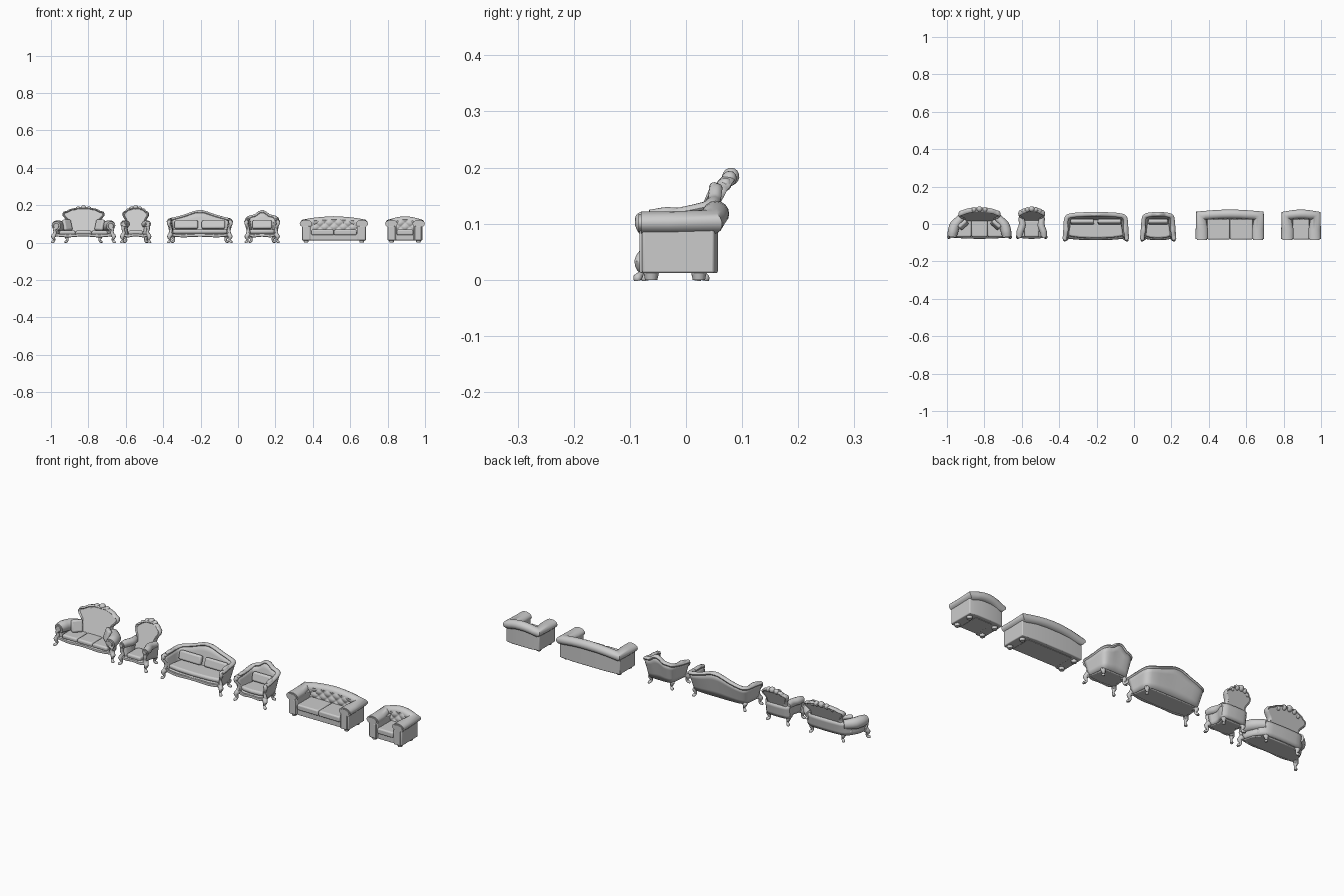
import bpy, math
from mathutils import Vector as V

if "Cube" in bpy.data.objects:
    bpy.data.objects.remove(bpy.data.objects["Cube"])

CX = 0.0  # x offset of the piece being built


def make(name, verts, faces, bevel=0, angle=40, thick=0):
    me = bpy.data.meshes.new(name)
    me.from_pydata([tuple(v) for v in verts], [], faces)
    ob = bpy.data.objects.new(name, me)
    ob.location.x = CX
    bpy.context.collection.objects.link(ob)
    bpy.ops.object.select_all(action='DESELECT')
    ob.select_set(True)
    bpy.context.view_layer.objects.active = ob
    bpy.ops.object.mode_set(mode='EDIT')
    bpy.ops.mesh.select_all(action='SELECT')
    bpy.ops.mesh.normals_make_consistent(inside=False)
    bpy.ops.object.mode_set(mode='OBJECT')
    if thick:
        m = ob.modifiers.new("thickness", 'SOLIDIFY')
        m.thickness, m.offset = thick, 0
    if bevel:
        m = ob.modifiers.new("rounding", 'BEVEL')
        m.width, m.segments, m.angle_limit = bevel, 3, math.radians(50)
    bpy.ops.object.shade_smooth_by_angle(angle=math.radians(angle))
    return ob


def spline(pts, n=4):
    """Catmull-Rom through the points"""
    p = [V(q) for q in pts]
    p = [2*p[0]-p[1]] + p + [2*p[-1]-p[-2]]
    out = []
    for i in range(1, len(p)-2):
        a, b, c, d = p[i-1:i+3]
        for k in range(n):
            t = k/n
            out.append(.5*(2*b + (c-a)*t + (2*a-5*b+4*c-d)*t*t + (3*b-a-3*c+d)*t**3))
    return out + [p[-2]]


def tube(name, pts, radii, n=12, up=(0, 0, 1)):
    p = [V(q) for q in pts]
    vs, fs, N = [], [], len(p)
    for i, c in enumerate(p):
        a = (c-p[max(i-1, 0)]).normalized() if i else (p[1]-c).normalized()
        b = (p[i+1]-c).normalized() if i < N-1 else a
        t = (a+b)/2
        mitre = 1/max(.6, t.length)
        side = t.cross(V(up)).normalized()
        top = side.cross(t).normalized()
        f = i/(N-1)*(len(radii)-1)
        j = min(int(f), len(radii)-2)
        r = V(radii[j]).lerp(V(radii[j+1]), f-j)
        for k in range(n):
            w = 2*math.pi*k/n
            vs.append(c + side*math.cos(w)*r[0]*mitre + top*math.sin(w)*r[1])
    for i in range(N-1):
        for k in range(n):
            fs.append((i*n+k, i*n+(k+1) % n, (i+1)*n+(k+1) % n, (i+1)*n+k))
    fs += [tuple(range(n)), tuple(range((N-1)*n, N*n))]
    return make(name, vs, fs)


def prism(name, outline, d0, d1, place=lambda a, b, d: (a, b, d), bevel=.004):
    n = len(outline)
    vs = [place(a, b, d) for d in (d0, d1) for a, b in outline]
    fs = [tuple(range(n)), tuple(range(n, 2*n))]
    fs += [(i, (i+1) % n, n+(i+1) % n, n+i) for i in range(n)]
    return make(name, vs, fs, bevel)


def box(name, c, s, bevel=.006, rot=(0, 0, 0)):
    x, y, z = (v/2 for v in s)
    ob = prism(name, [(-x, -y), (x, -y), (x, y), (-x, y)], -z, z, bevel=bevel)
    ob.location = (CX+c[0], c[1], c[2])
    ob.rotation_euler = rot
    return ob


def ball(name, c, r, rot=(0, 0, 0)):
    bpy.ops.mesh.primitive_uv_sphere_add(segments=12, ring_count=8, location=(CX+c[0], c[1], c[2]), rotation=rot)
    ob = bpy.context.object
    ob.name, ob.scale = name, r
    bpy.ops.object.shade_smooth()


def mirrored(half):
    """right half path -> whole path, ends mirrored in x"""
    return list(half) + [(-q[0],) + tuple(q[1:]) for q in reversed(half)]


def shell(name, low, high, thick):
    n, rows = len(low), 4
    vs = [low[i].lerp(high[i], r/rows) for r in range(rows+1) for i in range(n)]
    fs = [(r*n+i, r*n+i+1, (r+1)*n+i+1, (r+1)*n+i) for r in range(rows) for i in range(n-1)]
    return make(name, vs, fs, thick=thick)


def leg(name, s, x, y, h, out=1):
    pts = [(s*(x-.008), y+.008*out, h), (s*(x+.002), y-.002*out, h*.7),
           (s*(x-.004), y, h*.3), (s*(x+.004), y-.006*out, .004), (s*(x+.004), y-.006*out, 0)]
    tube(name, spline(pts, 3), [(.013, .013), (.011, .011), (.005, .005), (.008, .008), (.007, .007)], 10, (0, 1, 0))


def rolled_arm_seat(cx, w, cushions):
    global CX
    CX = cx
    wi = w-.062
    # body: upholstered U of arms and bowed back, with base
    outer = [(w-.013, -.078), (w-.013, .05), (w*.5, .057)]
    inner = [(-wi, -.078), (-wi, .034), (wi, .034), (wi, -.078)]
    prism("arms_and_back", mirrored(outer)+inner, .012, .1)
    box("base", (0, -.02, .03), (2*wi+.004, .108, .036), .002)
    # continuous roll along arms and back
    back = [((w-.033)*f, .044+.009*(1-f*f), .104+.014*(1-f*f)) for f in (.85, .6, .3)]
    half = [(w-.034, -.08, .101), (w-.034, -.03, .101), (w-.03, .044, .103)] + back
    whole = half + [(0, .053, .118)] + [(-a, b, c) for a, b, c in reversed(half)]
    e = [(.033, .021), (.033, .021), (.025, .022)] + [(.024, .022)]*3
    tube("top_roll", whole, e + [(.024, .023)] + e[::-1], 16)
    # tufted inner back
    nx, nz, vs = int(wi*2/.004), 16, []
    for j in range(nz+1):
        for i in range(nx+1):
            x, z = -wi+2*wi*i/nx, .055+.06*j/nz
            a, b = x/.05, (z-.1)/.04
            d = abs(math.sin(math.pi*(a+b))*math.sin(math.pi*(a-b)))
            vs.append((x, .032-.009*math.sqrt(d), z+.008*(1-(x/wi)**2)*j/nz))
    make("tufted_back", vs, [(j*(nx+1)+i, j*(nx+1)+i+1, (j+1)*(nx+1)+i+1, (j+1)*(nx+1)+i)
                             for j in range(nz) for i in range(nx)], angle=60)
    # seat cushions
    cw = 2*wi/cushions
    for k in range(cushions):
        box("seat_cushion", (-wi+cw*(k+.5), -.026, .055), (cw-.001, .114, .029), .007)
    for s in (-1, 1):
        tube("arm_roundel", [(s*(w-.034), -.078, .101), (s*(w-.034), -.085, .101)], [(.027, .016)]*2, 16)
        box("arm_front", (s*(w-.038), -.079, .05), (.036, .008, .075), .003)
        for y in (-.062, .023):
            tube("foot", [(s*(w-.035), y, 0), (s*(w-.035), y, .014)], [(.011, .011), (.014, .014)], 12, (0, 1, 0))


def carved_rail_seat(cx, w, pillows, pw, shoulder):
    global CX
    CX = cx
    xb = w-.018
    # wraparound shell with a rail that climbs to a central peak
    top = [(w-.008, -.08, .112), (w-.012, -.03, .117), (xb, .032, shoulder-.004), (xb*.8, .046, shoulder+.004),
           (xb*.5, .05, .143), (xb*.27, .052, .156), (xb*.1, .053, .163)]
    low = [(w-.024, -.068, .038), (w-.028, -.03, .038), (xb-.014, .008, .038), (xb*.75, .02, .038),
           (xb*.5, .023, .038), (xb*.27, .024, .038), (xb*.1, .024, .038)]
    rail = spline(mirrored(top), 3)
    shell("back_and_sides", spline(mirrored(low), 3), rail, .018)
    tube("carved_rail", rail, [(.012, .009), (.012, .009)], 10)
    ball("crest", (0, .05, .165), (xb*.2, .009, .009))
    # seat and apron
    seat = mirrored([(xb-.004, -.066), (xb-.02, .022)])
    front = [(-xb*.6, -.075), (0, -.079), (xb*.6, -.075)]
    prism("seat_base", seat+front, .034, .05)
    prism("seat_cushion", [(a*.97, b+.003) for a, b in seat+front], .048, .07, bevel=.009)
    tube("apron", spline(mirrored([(w-.018, -.072, .042), (xb*.6, -.078, .036), (xb*.2, -.08, .039)]), 3), [(.006, .008)]*2, 8)
    # leaning back pillows
    for k in range(pillows):
        x = (k-(pillows-1)/2)*(pw+.02)
        box("back_pillow", (x, .012, .096), (pw, .024, .046), .009, (-.3, 0, 0))
    for s in (-1, 1):
        post = [(s*(w-.008), -.08, .112), (s*(w-.008), -.083, .098), (s*(w-.02), -.072, .075), (s*(w-.016), -.074, .05), (s*(w-.016), -.074, .036)]
        tube("arm_post", spline(post, 3), [(.009, .009), (.007, .007), (.011, .01)], 10, (0, 1, 0))
        ball("arm_scroll", (s*(w-.01), -.08, .108), (.0105, .011, .0125))
        tube("arm_pad", spline([(s*(w-.012), -.065, .119), (s*(w-.015), -.035, .122), (s*(w-.018), 0, .122)], 3), [(.008, .006), (.012, .008), (.008, .006)], 10)
        leg("front_leg", s, w-.012, -.08, .045)
        leg("back_leg", s, xb-.015, .014, .045, -1)


def shell_crest_seat(cx, w, b, r, cushions):
    global CX
    CX = cx
    lean = lambda x, z, d: (x, .024+max(z-.05, 0)*.3 + max(z-.13, 0)*.25 + d - .08*x*x/b, z)
    # waisted, leaning back
    half = [(b*.95, .036), (b*.97, .07), (b*.8, .1), (b*.78, .118), (b*.92, .135), (b*1.02, .148), (b*.98, .16), (b*.82, .165), (b*.66, .174), (b*.3, .182)]
    outline = [tuple(q) for q in spline([(x, z, 0) for x, z in half], 2)]
    prism("tall_back", mirrored([q[:2] for q in outline]), -.008, .012, lean, .005)
    tube("back_edge", [lean(q[0], q[1], 0) for q in mirrored(outline[4:])], [(.006, .013)]*2, 8, (0, 1, 0))
    # crown of lobes
    for x, z, s in [(0, .184, .016), (.34, .18, .014), (-.34, .18, .014), (.66, .17, .012), (-.66, .17, .012), (.98, .153, .01), (-.98, .153, .01)]:
        c = lean(x*min(b, .085), z, .002) if s > .01 else lean(x*b, z, 0)
        ball("crest_lobe", c, (s, s*.95, s), (-.5, 0, 0))
    # low shell under arms and back
    low = [(w-.03, -.06, .036), (w-.04, -.015, .036), (b*.95, .028, .036), (b*.4, .036, .036)]
    top = [(w-r, -.06, .09), (w-r-.012, -.015, .095), (b*.95, .037, .1), (b*.4, .046, .1)]
    shell("side_shell", spline(mirrored(low), 3), spline(mirrored(top), 3), .016)
    # seat
    seat = mirrored([(w-.028, -.064), (w-.04, -.015), (b*.92, .028)]) + [(-w*.5, -.07), (0, -.072), (w*.5, -.07)]
    prism("seat_base", seat, .032, .046)
    tube("apron", spline(mirrored([(w-.015, -.066, .042), (w*.5, -.071, .036), (w*.15, -.073, .04)]), 3), [(.006, .008)]*2, 8)
    cw = 2*(w-.045)/cushions
    for k in range(cushions):
        box("seat_cushion", (cw*(k-(cushions-1)/2), -.024, .053), (cw-.001, .09, .022), .008)
    for s in (-1, 1):
        # splayed bolster arm with scroll
        arm = [(s*(w-r), -.068, .117-r), (s*(w-r-.004), -.04, .119-r), (s*(w-r-.016), -.005, .118-r), (s*b*.9, .036, .117-r)]
        tube("arm_bolster", spline(arm, 3), [(r*.85, r*.85), (r, r), (r, r), (r*.75, r*.8)], 14)
        tube("arm_scroll", [(s*(w-r), -.064, .117-r), (s*(w-r), -.074, .117-r)], [(r*.6, r*.6), (r*.5, r*.5)], 12)
        post = [(s*(w-r), -.066, .105-r), (s*(w-.018), -.068, .07), (s*(w-.022), -.066, .055), (s*(w-.016), -.066, .036)]
        tube("arm_post", spline(post, 3), [(.01, .01), (.007, .007), (.011, .011)], 10, (0, 1, 0))
        if cushions > 1:
            box("throw_pillow", (s*(b-.018), -.004, .094), (.055, .022, .06), .009, (-.3, 0, -s*.75))
        leg("front_leg", s, w-.014, -.066, .045)
        leg("back_leg", s, b*.85, .028, .045, -1)


shell_crest_seat(-.826, .174, .105, .028, 3)
shell_crest_seat(-.547, .085, .064, .019, 1)
carved_rail_seat(-.204, .174, 2, .125, .126)
carved_rail_seat(.129, .093, 1, .105, .134)
rolled_arm_seat(.513, .184, 2)
rolled_arm_seat(.893, .107, 1)
